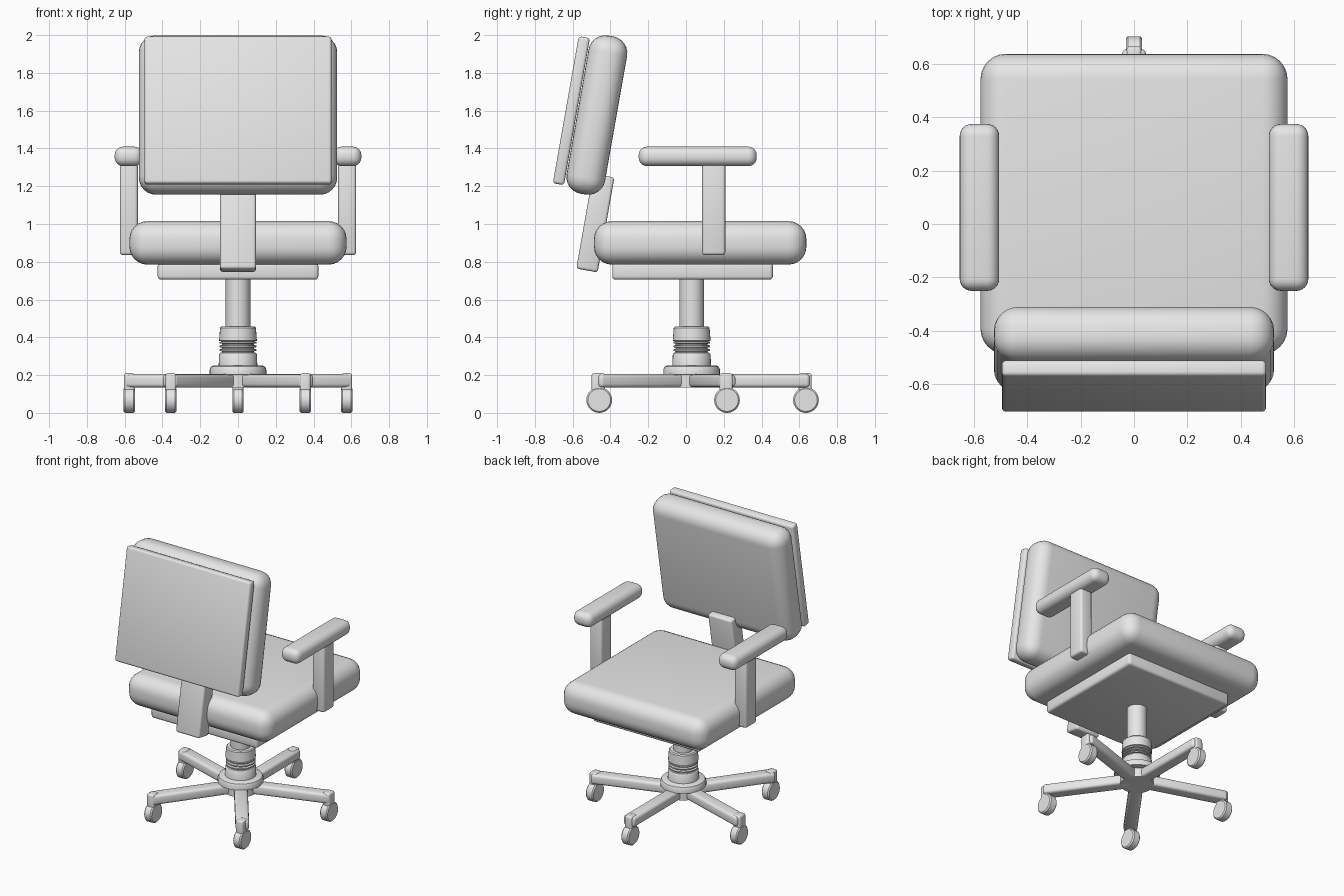
import bpy, bmesh
from math import radians, sin, cos, pi
from mathutils import Matrix, Vector

cube = bpy.data.objects.get("Cube")
if cube:
    bpy.data.objects.remove(cube, do_unlink=True)

GREY = (0.8, 0.8, 0.8, 1.0)
mat = bpy.data.materials.new("plain grey")
mat.use_nodes = True
mat.diffuse_color = GREY
mat.node_tree.nodes["Principled BSDF"].inputs["Base Color"].default_value = GREY

BASE_Y = 0.03   # the pedestal sits slightly off centre


def finish(name, bm, loc, rot=None):
    """Place the mesh, give it the material and smooth shading."""
    bmesh.ops.recalc_face_normals(bm, faces=bm.faces)
    bm.transform(Matrix.Translation(loc) @ (rot or Matrix.Identity(4)))
    mesh = bpy.data.meshes.new(name)
    bm.to_mesh(mesh)
    bm.free()
    mesh.materials.append(mat)
    obj = bpy.data.objects.new(name, mesh)
    bpy.context.collection.objects.link(obj)
    bpy.ops.object.select_all(action='DESELECT')
    obj.select_set(True)
    bpy.context.view_layer.objects.active = obj
    bpy.ops.object.shade_smooth_by_angle(angle=radians(35))
    return obj


def rounded_box(name, size, loc, radius, rot=None, segments=6):
    bm = bmesh.new()
    bmesh.ops.create_cube(bm, size=1)
    bmesh.ops.scale(bm, vec=size, verts=bm.verts)
    bmesh.ops.bevel(bm, geom=bm.edges[:], offset=radius, segments=segments,
                    profile=0.5, affect='EDGES', clamp_overlap=True)
    return finish(name, bm, loc, rot)


def lathe(name, profile, loc, rot=None, steps=32):
    """Spin (radius, height) points about the z axis, closing both ends."""
    bm = bmesh.new()
    rings = [[bm.verts.new((r * cos(2 * pi * i / steps), r * sin(2 * pi * i / steps), z))
              for i in range(steps)] for r, z in profile]
    for low, high in zip(rings, rings[1:]):
        for i in range(steps):
            j = (i + 1) % steps
            bm.faces.new((low[i], low[j], high[j], high[i]))
    bm.faces.new(rings[0])
    bm.faces.new(rings[-1])
    return finish(name, bm, loc, rot)


# Seat and its mounting plate
rounded_box("seat_cushion", (1.15, 1.125, 0.23), (0, 0.075, 0.9), 0.095)
rounded_box("seat_plate", (0.85, 0.85, 0.09), (0, 0.035, 0.75), 0.018, segments=3)

# Reclined back: cushion, rear shell and support bar
tilt = Matrix.Rotation(radians(-10), 4, 'X')
rounded_box("back_cushion", (1.05, 0.207, 0.85), (0, -0.472, 1.577), 0.09, tilt)
rounded_box("back_shell", (0.99, 0.06, 0.79), (0, -0.607, 1.6), 0.015, tilt, 3)
rounded_box("back_support", (0.19, 0.115, 0.51), (0, -0.48, 1.005), 0.015, tilt, 3)

# Armrests
for side, s in (("left", 1), ("right", -1)):
    rounded_box(side + "_arm_pad", (0.148, 0.625, 0.103), (s * 0.579, 0.062, 1.358), 0.045)
    rounded_box(side + "_arm_post", (0.095, 0.122, 0.49), (s * 0.578, 0.147, 1.08), 0.016,
                segments=3)

# Pedestal: gas column, ribbed sleeve and hub
lathe("column", [(0.065, 0.4), (0.065, 0.74)], (0, BASE_Y, 0))
sleeve = [(0.103, 0.24), (0.1, 0.31), (0.094, 0.318)]
for k in range(3):
    z = 0.32 + k * 0.02
    sleeve += [(0.085, z), (0.085, z + 0.006), (0.097, z + 0.008), (0.097, z + 0.016)]
sleeve += [(0.085, 0.378), (0.1, 0.382), (0.095, 0.45), (0.088, 0.457)]
lathe("sleeve", sleeve, (0, BASE_Y, 0))
lathe("hub", [(0.11, 0.135), (0.11, 0.2), (0.15, 0.202), (0.15, 0.23), (0.143, 0.245),
              (0.128, 0.252)], (0, BASE_Y, 0))

# Five legs with casters that all roll forwards
axle = Matrix.Rotation(radians(90), 4, 'Y')
for n in range(5):
    angle = radians(90 + 72 * n)
    out = Vector((cos(angle), sin(angle), 0))
    centre = Vector((0, BASE_Y, 0))
    rounded_box(f"leg_{n + 1}", (0.6, 0.09, 0.07), centre + out * 0.325 + Vector((0, 0, 0.17)),
                0.018, Matrix.Rotation(angle, 4, 'Z'), 3)
    spot = centre + out * 0.605
    rounded_box(f"caster_bracket_{n + 1}", (0.056, 0.07, 0.12),
                spot + Vector((0, -0.005, 0.15)), 0.012, segments=3)
    lathe(f"caster_wheel_{n + 1}", [(0.06, -0.03), (0.068, -0.022), (0.068, 0.022), (0.06, 0.03)],
          spot + Vector((0, 0, 0.068)), axle)
